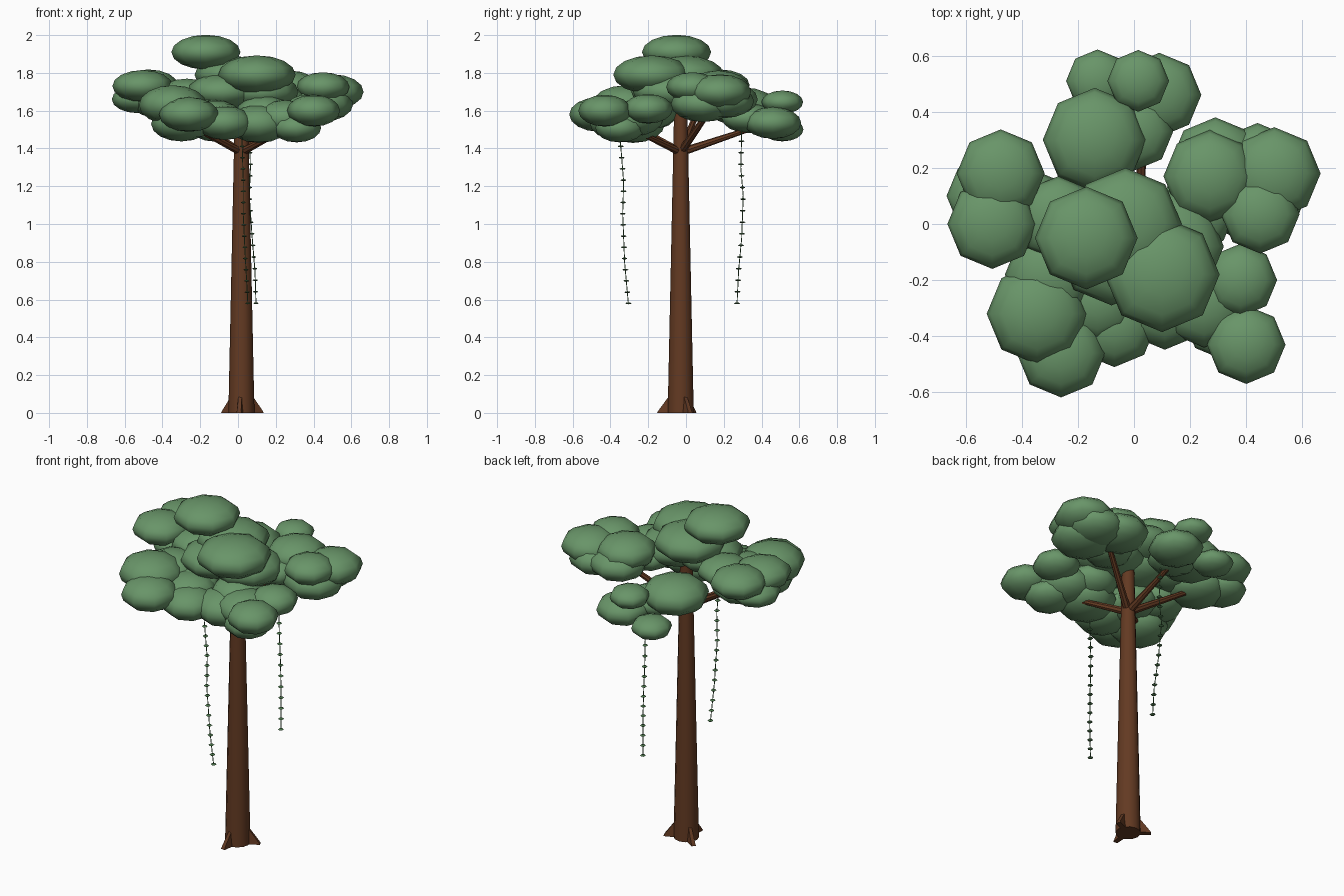
import bpy
import bmesh
import math
from mathutils import Matrix, Vector

cube = bpy.data.objects.get("Cube")
if cube:
    bpy.data.objects.remove(cube, do_unlink=True)


def make_material(name, colour):
    material = bpy.data.materials.new(name)
    material.use_nodes = True
    material.diffuse_color = (*colour, 1)
    shader = material.node_tree.nodes["Principled BSDF"]
    shader.inputs["Base Color"].default_value = (*colour, 1)
    shader.inputs["Roughness"].default_value = 0.9
    return material


BARK = make_material("bark brown", (0.125, 0.042, 0.016))
LEAF = make_material("leaf green", (0.14, 0.3, 0.14))
VINE = make_material("vine green", (0.07, 0.18, 0.07))


def finish(bm, name, material, smooth_angle=None):
    """Turn a bmesh into a named object with one material."""
    bmesh.ops.recalc_face_normals(bm, faces=bm.faces)
    mesh = bpy.data.meshes.new(name)
    bm.to_mesh(mesh)
    bm.free()
    mesh.materials.append(material)
    obj = bpy.data.objects.new(name, mesh)
    bpy.context.collection.objects.link(obj)
    if smooth_angle:
        bpy.ops.object.select_all(action="DESELECT")
        obj.select_set(True)
        bpy.context.view_layer.objects.active = obj
        bpy.ops.object.shade_smooth_by_angle(angle=math.radians(smooth_angle))
    return obj


def add_ellipsoid(bm, centre, radius, height, segments=8, rings=8):
    shape = Matrix.Translation(centre) @ Matrix.Diagonal((radius, radius, height, 1))
    bmesh.ops.create_uvsphere(bm, u_segments=segments, v_segments=rings, radius=1, matrix=shape)


def add_limb(bm, start, end, start_radius, end_radius, sides):
    """Tapered cylinder between two points."""
    start, end = Vector(start), Vector(end)
    direction = end - start
    turn = direction.to_track_quat("Z", "Y").to_matrix().to_4x4()
    bmesh.ops.create_cone(
        bm, cap_ends=True, segments=sides, radius1=start_radius, radius2=end_radius,
        depth=direction.length, matrix=Matrix.Translation((start + end) / 2) @ turn)


# Trunk
base = Vector((0.018, -0.028, 0))
bm = bmesh.new()
add_limb(bm, base, base + Vector((0, 0, 1.65)), 0.069, 0.034, 12)
finish(bm, "trunk", BARK, 40)

# Buttress roots: wedge fins spaced evenly around the foot
ROOTS = 3
bm = bmesh.new()
for i in range(ROOTS):
    angle = math.tau * i / ROOTS + math.radians(24)
    out = Vector((math.cos(angle), math.sin(angle), 0))
    side = Vector((-out.y, out.x, 0))
    rings = []
    for sign in (-1, 1):
        profile = [(0.03, 0, 0.018), (0.124, 0, 0.013), (0.118, 0.012, 0.011), (0.064, 0.085, 0.009),
                   (0.03, 0.085, 0.009)]
        rings.append([bm.verts.new(base + out * reach + side * sign * half + Vector((0, 0, z)))
                      for reach, z, half in profile])
    left, right = rings
    bm.faces.new(left)
    bm.faces.new(right)
    for j in range(len(left)):
        k = (j + 1) % len(left)
        bm.faces.new((left[j], left[k], right[k], right[j]))
finish(bm, "buttress_roots", BARK)

# Branches fanning out from the upper trunk
branch_tips = {
    "back": (0.03, 0.33, 1.5),
    "left": (0.33, 0.16, 1.65),
    "right": (-0.4, 0.08, 1.64),
    "front_right": (-0.25, -0.27, 1.52),
    "front_left": (0.21, -0.24, 1.48),
}
for side_name, tip in branch_tips.items():
    bm = bmesh.new()
    add_limb(bm, base + Vector((0, 0, 1.38)), tip, 0.022, 0.013, 8)
    finish(bm, side_name + "_branch", BARK, 40)

# Foliage: each cluster has a flatness and puffs given as x, y, z, radius
clusters = {
    "crown": (0.5, [
        (-0.17, -0.05, 1.91, 0.183), (0.1, -0.18, 1.79, 0.205),
        (-0.03, 0, 1.79, 0.2), (-0.08, -0.1, 1.7, 0.19), (0.12, -0.08, 1.7, 0.2)]),
    "back": (0.56, [
        (-0.14, 0.3, 1.62, 0.185), (-0.13, 0.51, 1.5, 0.112),
        (0.015, 0.51, 1.645, 0.11), (0.09, 0.46, 1.535, 0.15),
        (0, 0.33, 1.56, 0.14)]),
    "left": (0.56, [
        (0.27, 0.17, 1.72, 0.165), (0.5, 0.18, 1.7, 0.165),
        (0.45, 0.035, 1.725, 0.14), (0.29, 0.22, 1.66, 0.16),
        (0.44, 0.2, 1.65, 0.16), (0.44, 0.09, 1.635, 0.17), (0.22, 0.04, 1.66, 0.14)]),
    "right": (0.53, [
        (-0.475, 0.18, 1.735, 0.157), (-0.505, 0, 1.73, 0.16),
        (-0.53, 0.1, 1.66, 0.138), (-0.4, 0.05, 1.64, 0.16), (-0.27, 0.02, 1.69, 0.15)]),
    "front_right": (0.58, [
        (-0.345, -0.32, 1.63, 0.18), (-0.26, -0.46, 1.58, 0.158),
        (-0.3, -0.18, 1.62, 0.16), (-0.3, -0.32, 1.53, 0.16),
        (-0.13, -0.27, 1.57, 0.15), (-0.15, -0.19, 1.58, 0.14)]),
    "front_left": (0.6, [
        (0.4, -0.43, 1.6, 0.14), (0.38, -0.2, 1.61, 0.13),
        (0.25, -0.28, 1.56, 0.16), (-0.07, -0.36, 1.535, 0.15),
        (0.11, -0.28, 1.53, 0.168), (0.31, -0.35, 1.51, 0.13), (0.14, -0.2, 1.59, 0.15)]),
}
for cluster_name, (flatness, puffs) in clusters.items():
    bm = bmesh.new()
    for x, y, z, radius in puffs:
        add_ellipsoid(bm, (x, y, z), radius, radius * flatness)
    finish(bm, cluster_name + "_foliage", LEAF, 60)

# Hanging vines: a thin cord with small flat leaves along it
vines = {
    "front": [(0.02, -0.35, 1.47), (0.028, -0.33, 1.22), (0.028, -0.335, 1.05),
              (0.04, -0.325, 0.8), (0.052, -0.305, 0.58)],
    "back": [(0.06, 0.295, 1.5), (0.066, 0.29, 1.3), (0.06, 0.303, 1.15),
             (0.075, 0.295, 0.93), (0.09, 0.278, 0.75), (0.095, 0.27, 0.58)],
}
LEAVES = 15
for vine_name, path in vines.items():
    points = [Vector(p) for p in path]
    cord = bmesh.new()
    for a, b in zip(points, points[1:]):
        add_limb(cord, a, b, 0.0025, 0.0025, 5)
    finish(cord, vine_name + "_vine", VINE, 40)
    leaves = bmesh.new()
    for i in range(LEAVES):
        z = points[-1].z + i * (points[0].z - points[-1].z) / LEAVES
        for a, b in zip(points, points[1:]):
            if b.z <= z <= a.z:
                centre = a.lerp(b, (a.z - z) / (a.z - b.z))
        add_ellipsoid(leaves, centre, 0.016, 0.005, 6, 4)
    finish(leaves, vine_name + "_vine_leaves", VINE, 40)
